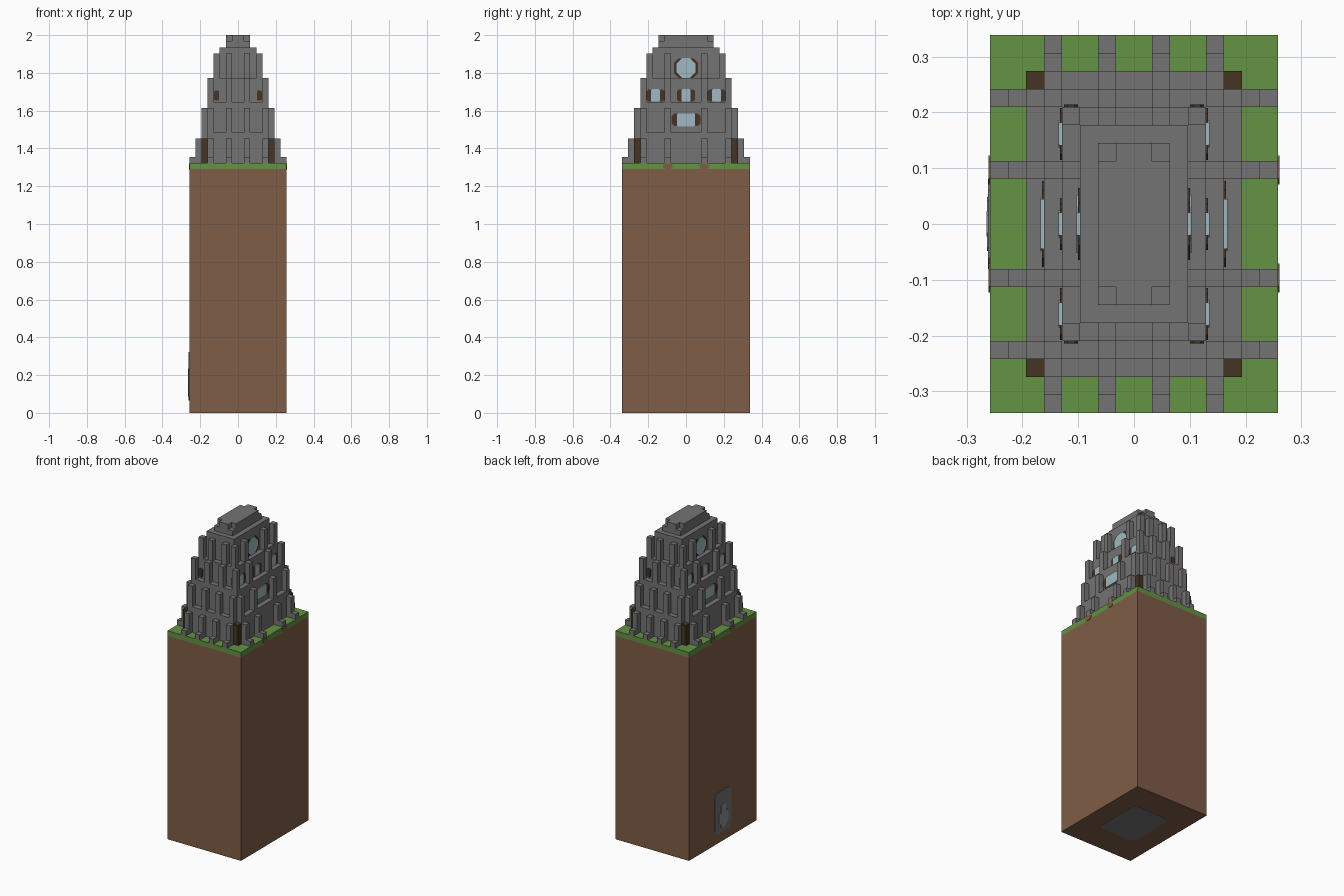
import bpy, bmesh
from mathutils import Vector

if "Cube" in bpy.data.objects:
    bpy.data.objects.remove(bpy.data.objects["Cube"], do_unlink=True)

U = 2 / 62  # size of one building block


def material(name, hexcode):
    channels = [int(hexcode[i:i + 2], 16) / 255 for i in (0, 2, 4)]
    rgb = [((c + 0.055) / 1.055) ** 2.4 for c in channels]
    mat = bpy.data.materials.new(name)
    mat.use_nodes = True
    mat.diffuse_color = (*rgb, 1)
    mat.node_tree.nodes["Principled BSDF"].inputs["Base Color"].default_value = (*rgb, 1)
    return mat


stone = material("grey stone", "757374")
grass = material("grass green", "639343")
dirt = material("brown dirt", "7E5D47")
wood = material("dark wood", "453322")
glass = material("pale blue glass", "9FB8C2")
light_stone = material("light stone", "8E8E8E")


def finish(name, bm, mat):
    bmesh.ops.recalc_face_normals(bm, faces=bm.faces)
    bmesh.ops.scale(bm, vec=(U, U, U), verts=bm.verts)
    mesh = bpy.data.meshes.new(name)
    bm.to_mesh(mesh)
    bm.free()
    mesh.materials.append(mat)
    obj = bpy.data.objects.new(name, mesh)
    bpy.context.collection.objects.link(obj)


def add_box(bm, x, y, z):
    """Box from (min, max) ranges, in blocks."""
    verts = bmesh.ops.create_cube(bm, size=1)["verts"]
    for v in verts:
        v.co = Vector([r[0] + (c + 0.5) * (r[1] - r[0]) for c, r in zip(v.co, (x, y, z))])


def boxes(name, mat, ranges):
    bm = bmesh.new()
    for r in ranges:
        add_box(bm, *r)
    finish(name, bm, mat)


def sym(h):
    return (-h, h)


def plate(name, mat, origin, across, up, half_w, half_h, cut, thick):
    """Thin panel with cut corners, facing along across x up."""
    a, b = Vector(across), Vector(up)
    w, h = half_w, half_h
    outline = [(w - cut, -h), (w, cut - h), (w, h - cut), (w - cut, h),
               (cut - w, h), (-w, h - cut), (-w, cut - h), (cut - w, -h)]
    bm = bmesh.new()
    face = bm.faces.new([bm.verts.new(Vector(origin) + a * p + b * q) for p, q in outline])
    out = bmesh.ops.extrude_face_region(bm, geom=[face])["geom"]
    moved = [v for v in out if isinstance(v, bmesh.types.BMVert)]
    bmesh.ops.translate(bm, vec=a.cross(b) * thick, verts=moved)
    bmesh.ops.remove_doubles(bm, verts=bm.verts, dist=0.0001)
    finish(name, bm, mat)


# Ground column
boxes("dirt_column", dirt, [(sym(8), sym(10.5), (0, 40))])
boxes("grass_layer", grass, [(sym(8), sym(10.5), (40, 41))])

# Stepped tower body
boxes("lower_tier", stone, [(sym(6), sym(7.5), (41, 46)), (sym(5), sym(8.5), (41, 46))])
boxes("second_tier", stone, [(sym(5), sym(7.5), (46, 51))])
boxes("third_tier", stone, [(sym(4), sym(6.5), (51, 55))])
boxes("fourth_tier", stone, [(sym(3), sym(5.5), (55, 60))])
boxes("roof_cap", stone, [(sym(2), sym(4.5), (60, 61)),
                          (sym(2), sym(3.5), (61, 62)), (sym(1), sym(4.5), (61, 62))])

# Corner posts
boxes("corner_posts", wood, [
    ((sx * 5.5 - 0.5, sx * 5.5 + 0.5), (sy * 8 - 0.5, sy * 8 + 0.5), (41, 45))
    for sx in (-1, 1) for sy in (-1, 1)])


# Buttress rings: one block wide, standing against each tier
def buttresses(name, dist, bottom, top, front_at=(1.5, 4.5), side_at=(3, 7)):
    cells = set()
    for sx in (-1, 1):
        for sy in (-1, 1):
            cells |= {(sx * (dist + 0.5), sy * y) for y in side_at}
            cells |= {(sx * x, sy * (dist + 3)) for x in front_at}
    boxes(name, stone, [((x - 0.5, x + 0.5), (y - 0.5, y + 0.5), (bottom, top))
                        for x, y in sorted(cells)])


buttresses("buttress_feet", 7, 41, 42)
buttresses("lower_buttresses", 6, 41, 45)
buttresses("second_buttresses", 5, 46, 50)
buttresses("third_buttresses", 4, 51, 55)
buttresses("top_buttresses", 3, 55, 59, (1.5, 3.5), (3, 6))

# Windows on both long sides
UP = (0, 0, 1)
for s, label in ((1, "left"), (-1, "right")):
    across = (0, s, 0)

    def window(name, x, y, z, w, h, cut, glass_w, glass_cut):
        plate(f"{label}_{name}_frame", wood, (s * x, y, z), across, UP, w, h, cut, 0.12)
        plate(f"{label}_{name}_glass", glass, (s * x, y, z), across, UP,
              glass_w, h + 0.02, glass_cut, 0.2)

    window("round_window", 3, 0, 56.6, 2, 1.6, 0.8, 1.6, 1.0)
    for i, y in enumerate((-5, 0, 5)):
        window(f"arched_window_{i + 1}", 4, y, 52.1, 1.45, 1, 0.3, 0.75, 0.15)
    window("wide_window", 5, 0, 48.1, 2.4, 1.05, 0.5, 1.5, 0.15)

    # Bare soil below the middle buttresses
    for i, y in enumerate((-3, 3)):
        plate(f"{label}_bare_soil_{i + 1}", dirt, (s * 8, y, 40.45), across, UP,
              0.8, 0.5, 0.35, 0.08)

# Narrow slits on the front and back
for s, label in ((-1, "front"), (1, "back")):
    for i, x in enumerate((-3.5, 3.5)):
        plate(f"{label}_slit_{i + 1}", wood, (x, s * 6.5, 52.1), (-s, 0, 0), UP,
              0.4, 0.85, 0.2, 0.15)

# Stone patches showing in the soil
plate("side_stone_patch", stone, (-8, 0, 6), (0, -1, 0), UP, 2.5, 4, 0.6, 0.1)
plate("side_stone_relief", light_stone, (-8, 0, 5), (0, -1, 0), UP, 0.7, 2.3, 0.2, 0.2)
plate("side_stone_relief_bar", light_stone, (-8, 0, 4.6), (0, -1, 0), UP, 1.5, 1.1, 0.2, 0.18)
plate("base_stone_patch", stone, (0, 0, 0.02), (1, 0, 0), (0, -1, 0), 4, 5, 0.8, 0.05)
